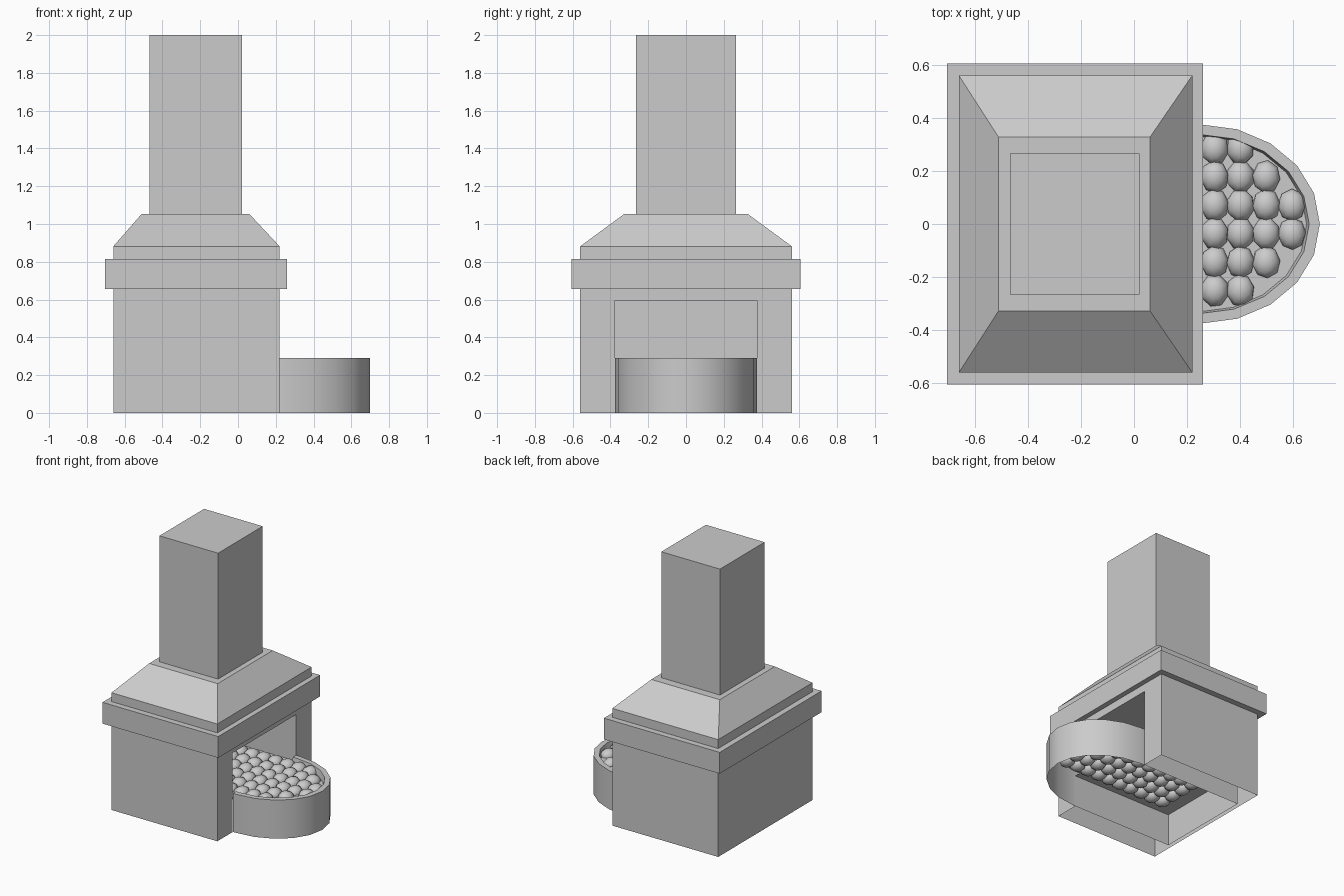
import bpy, bmesh, math, random
from mathutils import Matrix, Euler

if "Cube" in bpy.data.objects:
    bpy.data.objects.remove(bpy.data.objects["Cube"])

random.seed(4)


def finish(name, bm, smooth=None):
    """Turn a bmesh into a named object."""
    me = bpy.data.meshes.new(name)
    bm.to_mesh(me)
    bm.free()
    ob = bpy.data.objects.new(name, me)
    bpy.context.collection.objects.link(ob)
    if smooth:
        bpy.ops.object.select_all(action='DESELECT')
        ob.select_set(True)
        bpy.context.view_layer.objects.active = ob
        bpy.ops.object.shade_smooth_by_angle(angle=math.radians(smooth))
    return ob


def bridge(bm, a, b, closed=True):
    """Quads between two matching rows; returns the new faces."""
    n = len(a)
    return [bm.faces.new((a[i], a[(i + 1) % n], b[(i + 1) % n], b[i]))
            for i in range(n if closed else n - 1)]


X0, X1, Y = -0.66, 0.22, 0.56        # main body footprint
OY, OZ, BACK = 0.377, 0.595, -0.63   # hearth opening and its depth

# Chimney breast: rectangular rings (x0, x1, half y, z) from the floor to the flue top
rings = [(X0, X1, Y, 0), (X0, X1, Y, .655),
         (-.704, .259, .605, .655), (-.704, .259, .605, .815),
         (X0, X1, Y, .815), (X0, X1, Y, .882),
         (-.51, .06, .327, 1.053), (-.468, .02, .265, 1.053), (-.468, .02, .265, 2)]
bm = bmesh.new()
rows = [[bm.verts.new(p) for p in ((a, -h, z), (b, -h, z), (b, h, z), (a, h, z))]
        for a, b, h, z in rings]
for i, (lo, hi) in enumerate(zip(rows, rows[1:])):
    faces = bridge(bm, lo, hi)
    if i == 0:
        bm.faces.remove(faces[1])    # the hearth side is rebuilt with an opening
bm.faces.new(rows[-1])

# Hearth opening: arch-shaped frame on the wall and the recess behind it
outer = [rows[0][1], rows[1][1], rows[1][2], rows[0][2]]
arch = [(-OY, 0), (-OY, OZ), (OY, OZ), (OY, 0)]
mouth = [bm.verts.new((X1, y, z)) for y, z in arch]
back = [bm.verts.new((BACK, y, z)) for y, z in arch]
bridge(bm, outer, mouth, closed=False)
bridge(bm, mouth, back, closed=False)
bm.faces.new(back)
bmesh.ops.recalc_face_normals(bm, faces=bm.faces)
finish("chimney_breast", bm)

# Curved hearth kerb: half-oval outline swept through a small wall profile
CX, BED = 0.25, 0.245


def oval(a, b):
    arc = [(CX + a * math.cos(t), b * math.sin(t))
           for t in (math.radians(-90 + 18 * i) for i in range(11))]
    return [(X1, -b)] + arc + [(X1, b)]


bm = bmesh.new()
profile = [(.45, .375, 0), (.45, .375, .24), (.45, .375, .29),
           (.41, .337, .29), (.40, .33, BED)]
walls = [[bm.verts.new((x, y, z)) for x, y in oval(a, b)] for a, b, z in profile]
for i, (lo, hi) in enumerate(zip(walls, walls[1:])):
    for f in bridge(bm, lo, hi, closed=False):
        f.smooth = i == 0
finish("hearth_kerb", bm, 25)

# Ember bed: flat floor under the coals, filling the kerb and the recess
bm = bmesh.new()
outline = [(BACK, -OY), (X1, -OY)] + oval(.40, .33) + [(X1, OY), (BACK, OY)]
bm.faces.new([bm.verts.new((x, y, BED)) for x, y in outline])
finish("ember_bed", bm)

# Coals: rows of squashed, slightly turned low-poly balls
bm = bmesh.new()
for i in range(12):
    for j in range(6):
        x, y = .595 - .097 * i, .285 - .107 * j
        if x > CX and ((x - CX) / .405) ** 2 + (y / .335) ** 2 > .87:
            continue
        turn = Euler((random.uniform(-.25, .25), random.uniform(-.25, .25),
                      random.uniform(0, 6))).to_matrix().to_4x4()
        m = (Matrix.Translation((x, y, BED))
             @ Matrix.Diagonal((.054, .063, .045, 1)) @ turn)
        bmesh.ops.create_uvsphere(bm, u_segments=8, v_segments=6, radius=1, matrix=m)
finish("coals", bm, 60)
